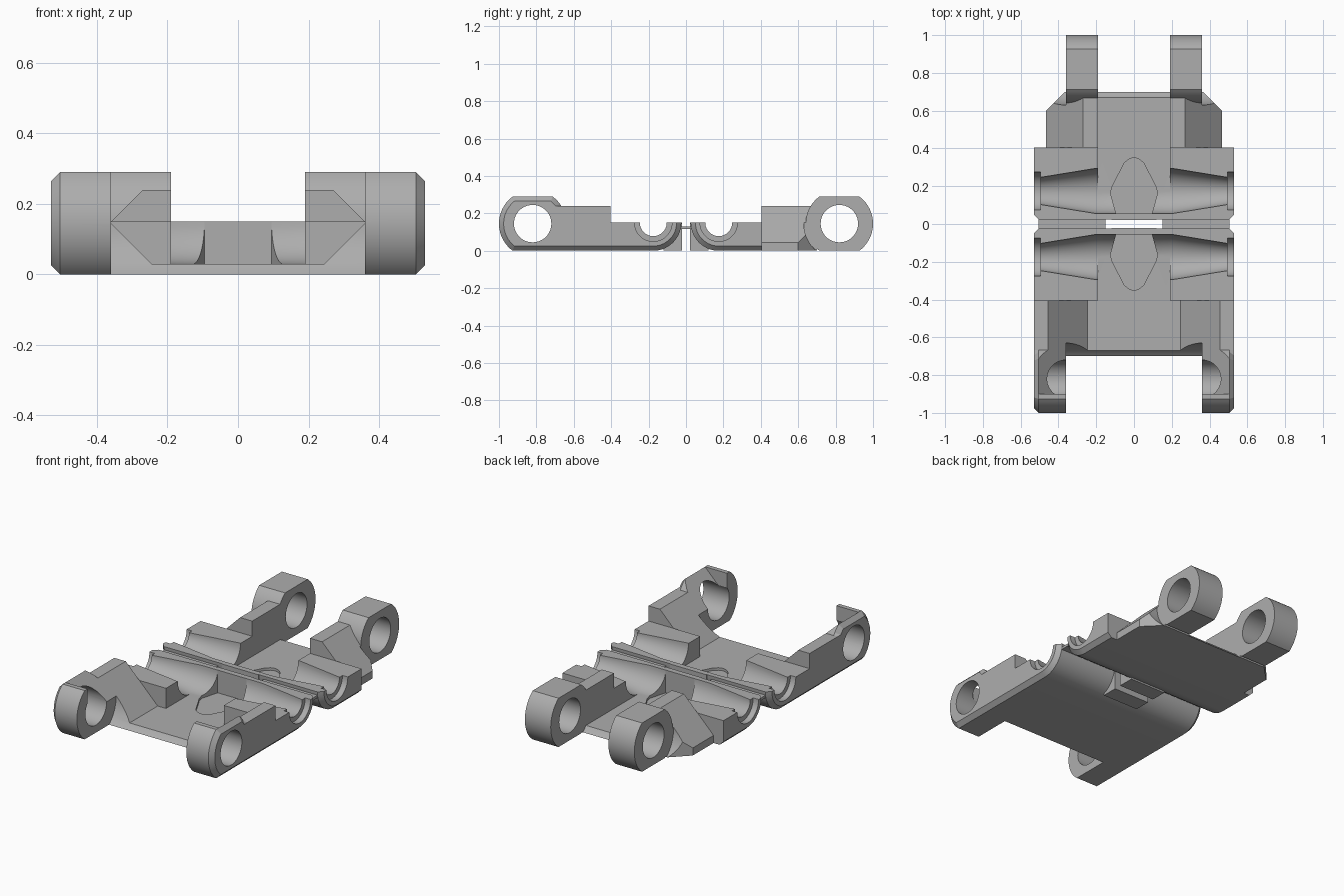
import bpy, bmesh, math

if "Cube" in bpy.data.objects:
    bpy.data.objects.remove(bpy.data.objects["Cube"])

metal = bpy.data.materials.new("plain_grey")
metal.diffuse_color = (0.42, 0.42, 0.42, 1)
metal.use_nodes = True
metal.node_tree.nodes["Principled BSDF"].inputs["Base Color"].default_value = metal.diffuse_color


def to_object(name, bm):
    bmesh.ops.recalc_face_normals(bm, faces=bm.faces)
    mesh = bpy.data.meshes.new(name)
    bm.to_mesh(mesh)
    bm.free()
    mesh.materials.append(metal)
    ob = bpy.data.objects.new(name, mesh)
    bpy.context.collection.objects.link(ob)
    return ob


def prism(name, pts, axis, a, b, chamfer=None):
    """Extrude a 2D profile along an axis; optionally chamfer chosen end edges."""
    place = {"x": lambda p, t: (t, p[0], p[1]),
             "y": lambda p, t: (p[0], t, p[1]),
             "z": lambda p, t: (p[0], p[1], t)}[axis]
    bm = bmesh.new()
    lo = [bm.verts.new(place(p, a)) for p in pts]
    hi = [bm.verts.new(place(p, b)) for p in pts]
    bm.faces.new(lo)
    bm.faces.new(hi)
    n = len(pts)
    for i in range(n):
        j = (i + 1) % n
        bm.faces.new((lo[i], lo[j], hi[j], hi[i]))
    bmesh.ops.recalc_face_normals(bm, faces=bm.faces)
    if chamfer:
        edges = []
        for e in bm.edges:
            v, w = e.verts
            mid = (v.co + w.co) / 2
            if abs(v.co.x - w.co.x) < 1e-5 and chamfer(mid.y, mid.z):
                edges.append(e)
        bmesh.ops.bevel(bm, geom=edges, offset=0.025, segments=1,
                        affect='EDGES', profile=0.5)
    return to_object(name, bm)


def box(name, x0, x1, y0, y1, z0, z1):
    return prism(name, [(x0, y0), (x1, y0), (x1, y1), (x0, y1)], "z", z0, z1)


def arc(cy, cz, r, a0, a1, n):
    angles = [math.radians(a0 + (a1 - a0) * i / n) for i in range(n + 1)]
    return [(cy + r * math.cos(t), cz + r * math.sin(t)) for t in angles]


def cylinder(name, cy, cz, r, x0, x1):
    return prism(name, arc(cy, cz, r, 0, 352.5, 47), "x", x0, x1)


def channel(cy):
    """Double cone groove with a wider seat at each end."""
    prof = [(-.6, .10), (-.495, .10), (-.495, .072), (-.2, .12),
            (.2, .12), (.495, .072), (.495, .10), (.6, .10)]
    bm = bmesh.new()
    n = 48
    rings = []
    for x, r in prof:
        rings.append([bm.verts.new((x, cy + r * math.cos(2 * math.pi * i / n),
                                    .15 + r * math.sin(2 * math.pi * i / n)))
                      for i in range(n)])
    for p, q in zip(rings, rings[1:]):
        for i in range(n):
            j = (i + 1) % n
            bm.faces.new((p[i], p[j], q[j], q[i]))
    bm.faces.new(rings[0])
    bm.faces.new(rings[-1])
    return to_object("channel_cutter", bm)


def boolean(ob, other, op='DIFFERENCE'):
    mod = ob.modifiers.new("cut", 'BOOLEAN')
    mod.operation = op
    mod.solver = 'EXACT'
    mod.object = other
    bpy.context.view_layer.objects.active = ob
    bpy.ops.object.modifier_apply(modifier=mod.name)
    bpy.data.objects.remove(other)


def pocket(s):
    """Rounded triangular pocket in the floor, running into the end wall."""
    right = [(.095, -.055), (.125, -.165), (.115, -.20), (.05, -.325), (.025, -.345)]
    pts = right + [(0, -.352)] + [(-x, y) for x, y in reversed(right)]
    return prism("pocket_cutter", [(x, -s * y) for x, y in pts], "z", .015, .4)


def centre_cuts(ob, s):
    """Tab, open middle, groove and pocket; s is the side of the centre line."""
    y0, y1 = sorted((s * .022, s * .12))
    boolean(ob, box("tab", -.12, .12, y0, y1, 0, .15), 'UNION')
    y0, y1 = sorted((s * .175, s * .415))
    boolean(ob, box("gap", -.19, .19, y0, y1, .03, .4))
    boolean(ob, channel(s * .175))
    boolean(ob, pocket(s))


LUG_Y, LUG_Z, LUG_R, CLEAR_R = .82, .145, .18, .19
flat = math.degrees(math.asin(LUG_Z / LUG_R))
top = math.degrees(math.asin((.24 - LUG_Z) / LUG_R))

# front half: rails and lugs share one side profile
profile = (arc(-LUG_Y, LUG_Z, LUG_R, 180 + flat, 180 - flat, 20)
           + arc(-LUG_Y, LUG_Z, LUG_R, flat, top, 4)
           + [(-.405, .24), (-.405, .15)]
           + arc(-.175, .15, .15, 0, -90, 14))
front = prism("front_half", profile, "x", -.53, .53,
              lambda y, z: z < .149 or y < -.667)
boolean(front, box("lug_gap", -.36, .36, -1.1, -LUG_Y, -.1, .5))
boolean(front, cylinder("clearance", -LUG_Y, LUG_Z, CLEAR_R, -.36, .36))
boolean(front, prism("trough", [(-.245, .03), (.245, .03), (.515, .30), (-.515, .30)],
                     "y", -.9, -.405))
boolean(front, cylinder("bore", -LUG_Y, LUG_Z, .10, -.7, .7))
centre_cuts(front, -1)

# rear block beside the centre line
profile = arc(.175, .15, .15, 180, 270, 14) + [(.405, 0), (.405, .15)]
rear = prism("rear_block", profile, "x", -.53, .53,
             lambda y, z: z < .149 and y < .40)
centre_cuts(rear, 1)

# rear floor and rails with outward slopes
rails = prism("rear_rails", [(-.465, 0), (.465, 0), (.465, .045), (.27, .24),
                             (-.27, .24), (-.465, .045)], "y", .405, .70)
boolean(rails, box("rail_gap", -.19, .19, .3, .8, .03, .4))
for s in (-1, 1):
    boolean(rails, prism("corner", [(s * .36, .705), (s * .47, .595),
                                    (s * .6, .595), (s * .6, .8), (s * .36, .8)],
                         "z", -.1, .4))
    x0, x1 = sorted((s * .36, s * .6))
    boolean(rails, cylinder("clearance", LUG_Y, LUG_Z, CLEAR_R, x0, x1))
    # the rail end follows the lug
    x0, x1 = sorted((s * .191, s * .359))
    boolean(rails, cylinder("lug_seat", LUG_Y, LUG_Z, .17, x0, x1))
boolean(rails, cylinder("clearance", LUG_Y, LUG_Z, CLEAR_R, -.19, .19))

# rear lugs
parts = [front, rear, rails]
lug_profile = (arc(LUG_Y, LUG_Z, LUG_R, -flat, flat, 20)
               + arc(LUG_Y, LUG_Z, LUG_R, 180 - flat, 180 + flat, 20))
for s, side in ((-1, "left"), (1, "right")):
    x0, x1 = sorted((s * .19, s * .36))
    lug = prism("rear_lug_" + side, lug_profile, "x", x0, x1)
    boolean(lug, cylinder("bore", LUG_Y, LUG_Z, .10, -.7, .7))
    parts.append(lug)
    # thin web joining both halves
    x0, x1 = sorted((s * .15, s * .505))
    parts.append(box("web_" + side, x0, x1, -.035, .035, .115, .13))

for ob in parts:
    bpy.ops.object.select_all(action='DESELECT')
    ob.select_set(True)
    bpy.context.view_layer.objects.active = ob
    bpy.ops.object.shade_smooth_by_angle(angle=math.radians(25))
